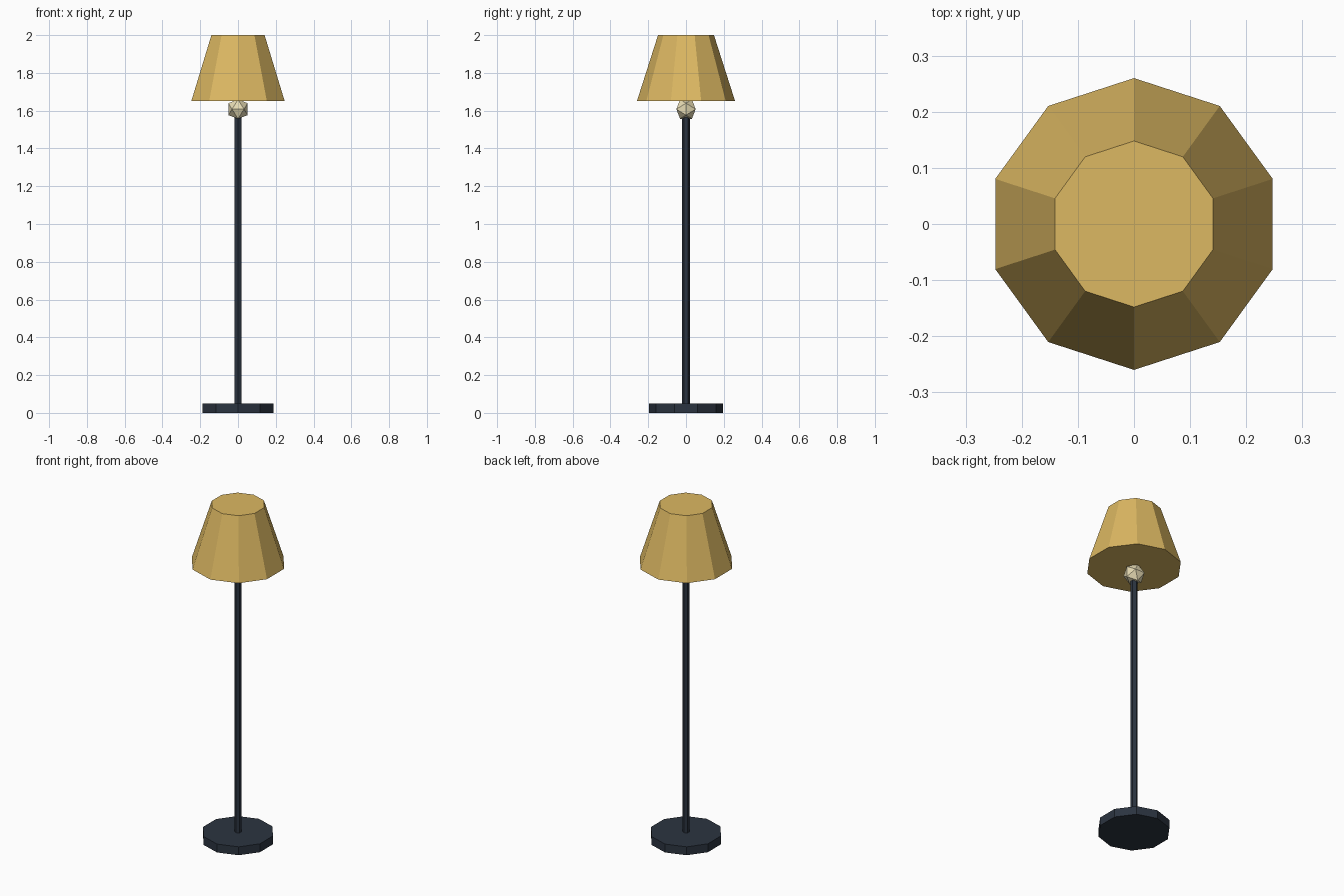
import bpy
import bmesh
from itertools import product
from mathutils import Vector

default = bpy.data.objects.get("Cube")
if default:
    bpy.data.objects.remove(default)


def material(name, hex_code):
    """Flat colour from an sRGB hex code, stored as linear values."""
    srgb = [c / 255 for c in bytes.fromhex(hex_code)]
    linear = [c / 12.92 if c <= 0.04045 else ((c + 0.055) / 1.055) ** 2.4 for c in srgb]
    mat = bpy.data.materials.new(name)
    mat.use_nodes = True
    mat.diffuse_color = (*linear, 1)
    mat.node_tree.nodes["Principled BSDF"].inputs["Base Color"].default_value = (*linear, 1)
    return mat


def finish(name, bm, mat):
    bmesh.ops.recalc_face_normals(bm, faces=bm.faces)
    mesh = bpy.data.meshes.new(name)
    bm.to_mesh(mesh)
    bm.free()
    mesh.materials.append(mat)
    obj = bpy.data.objects.new(name, mesh)
    bpy.context.collection.objects.link(obj)
    return obj


def frustum(name, sides, bottom_radius, top_radius, z0, z1, mat):
    """Closed upright prism or cone section with a corner on the y axis."""
    bm = bmesh.new()
    bmesh.ops.create_cone(bm, cap_ends=True, segments=sides,
                          radius1=bottom_radius, radius2=top_radius, depth=z1 - z0)
    bmesh.ops.translate(bm, verts=bm.verts, vec=(0, 0, (z0 + z1) / 2))
    return finish(name, bm, mat)


def icosahedron(name, radius, z, mat):
    """Twenty-sided ball whose edges line up with the axes."""
    golden = (1 + 5 ** 0.5) / 2
    bm = bmesh.new()
    for a, b in product((-1, 1), repeat=2):
        for corner in ((0, a, b * golden), (a, b * golden, 0), (b * golden, 0, a)):
            bm.verts.new(Vector(corner).normalized() * radius + Vector((0, 0, z)))
    bmesh.ops.convex_hull(bm, input=bm.verts)
    return finish(name, bm, mat)


dark_metal = material("dark metal", "2b3440")
shade_cloth = material("golden cloth", "dcb862")
warm_glass = material("warm glass", "f4e8be")

# Foot and pole
frustum("base", 10, 0.197, 0.197, 0, 0.05, dark_metal)
frustum("pole", 6, 0.02, 0.02, 0.05, 1.6, dark_metal)

# Bulb tucked into the closed shade
icosahedron("bulb", 0.06, 1.608, warm_glass)
frustum("shade", 10, 0.26, 0.148, 1.65, 2, shade_cloth)
